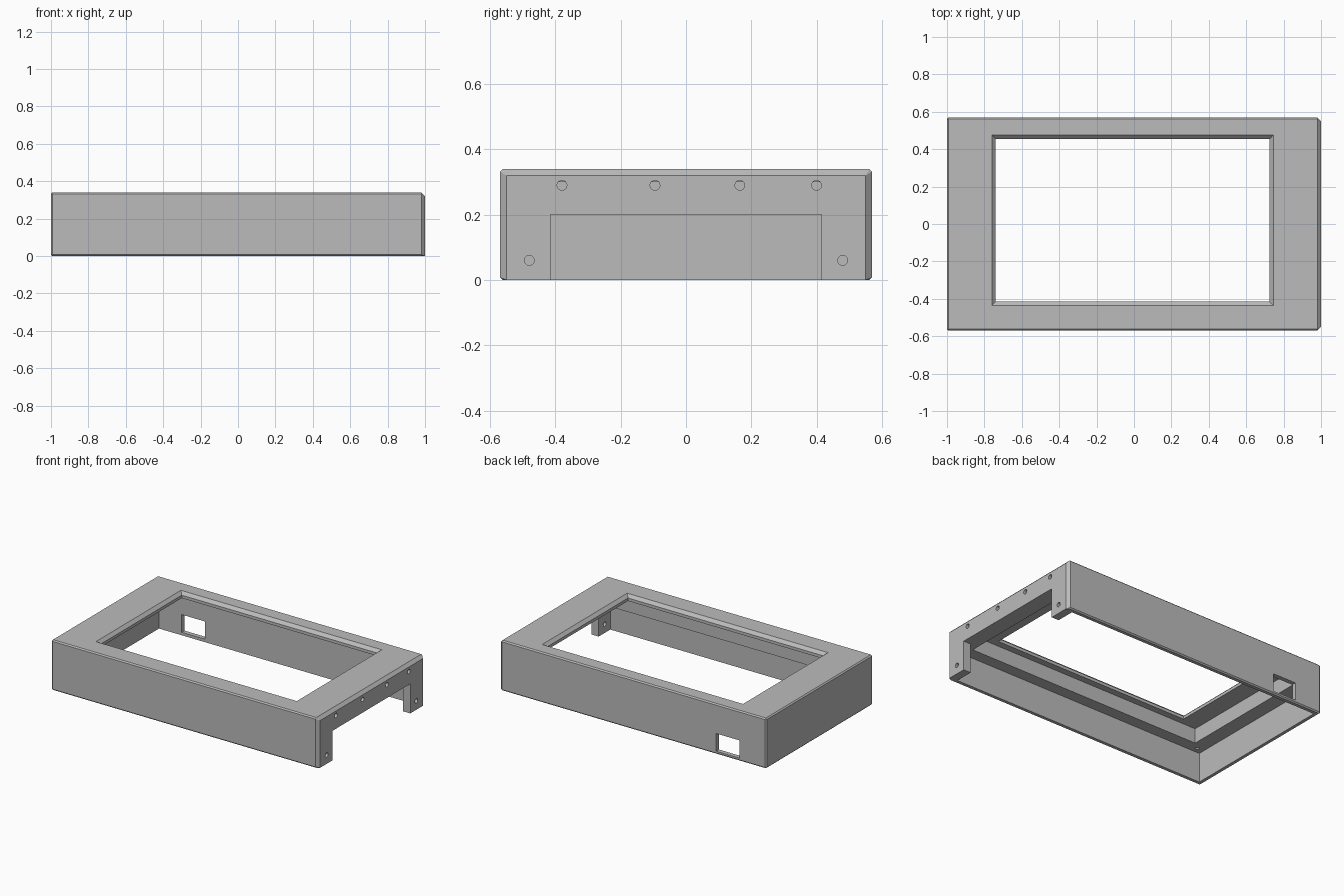
import bpy
import bmesh

if "Cube" in bpy.data.objects:
    bpy.data.objects.remove(bpy.data.objects["Cube"])

# Overall dimensions
W, D, H = 1.0, 0.57, 0.34      # half width, half depth, height
SMALL, LARGE = 0.008, 0.02     # edge chamfers
WALL = 0.03
LEDGE_Z, POCKET_Z = 0.2, 0.3

grey = bpy.data.materials.new("plain grey")
grey.use_nodes = True
grey.diffuse_color = (0.5, 0.5, 0.5, 1)
grey.node_tree.nodes["Principled BSDF"].inputs["Base Color"].default_value = (0.5, 0.5, 0.5, 1)


def hull(name, points):
    """Convex solid around the given points."""
    bm = bmesh.new()
    for p in points:
        bm.verts.new(p)
    bmesh.ops.convex_hull(bm, input=bm.verts[:])
    bmesh.ops.dissolve_limit(bm, angle_limit=0.01, verts=bm.verts[:], edges=bm.edges[:])
    bmesh.ops.recalc_face_normals(bm, faces=bm.faces[:])
    mesh = bpy.data.meshes.new(name)
    bm.to_mesh(mesh)
    bm.free()
    ob = bpy.data.objects.new(name, mesh)
    bpy.context.collection.objects.link(ob)
    mesh.materials.append(grey)
    return ob


def rect(x0, x1, y0, y1, z, grow=0):
    return [(x, y, z) for x in (x0 - grow, x1 + grow) for y in (y0 - grow, y1 + grow)]


def block(name, x0, x1, y0, y1, z0, z1):
    return hull(name, rect(x0, x1, y0, y1, z0) + rect(x0, x1, y0, y1, z1))


def drill(name, radius, depth, location, rotation=(0, 0, 0)):
    bpy.ops.mesh.primitive_cylinder_add(vertices=24, radius=radius, depth=depth,
                                        location=location, rotation=rotation)
    ob = bpy.context.object
    ob.name = name
    ob.data.materials.append(grey)
    return ob


def cut(target, cutter):
    """Subtract the cutter and remove it."""
    cutter.hide_render = True
    mod = target.modifiers.new("cut", "BOOLEAN")
    mod.operation, mod.solver, mod.object = "DIFFERENCE", "EXACT", cutter
    bpy.ops.object.select_all(action="DESELECT")
    bpy.context.view_layer.objects.active = target
    target.select_set(True)
    bpy.ops.object.modifier_apply(modifier=mod.name)
    bpy.data.objects.remove(cutter)


# Chamfered outer body: the open end has the wider chamfer
points = []
for s in (-1, 1):
    points += [(W, s * (D - LARGE), 0), (W, s * (D - LARGE), H - LARGE)]
    points += [(-W, s * (D - SMALL), SMALL), (-W, s * (D - SMALL), H - SMALL)]
    for x in (SMALL - W, W - LARGE):
        points += [(x, s * (D - SMALL), z) for z in (0, H)]
        points += [(x, s * D, z) for z in (SMALL, H - SMALL)]
housing = hull("display_housing", points)

# Hollow underside, then the deeper pocket under the top plate
inner = D - WALL
cut(housing, block("cavity", WALL - W, 0.945, -inner, inner, -0.1, LEDGE_Z))
cut(housing, block("pocket", -0.87, 0.89, -0.46, inner, 0.1, POCKET_Z))

# Window opening with chamfered rim
opening = (-0.74, 0.725, -0.415, 0.455)
cut(housing, block("opening", *opening, 0.25, 0.4))
cut(housing, hull("opening_rim", rect(*opening, H - LARGE)
                  + rect(*opening, H + LARGE, 2 * LARGE)))

# Notch in the end wall and port in the back wall
cut(housing, block("end_notch", 0.9, 1.1, -0.415, 0.415, -0.1, LEDGE_Z))
cut(housing, block("back_port", -0.8, -0.625, 0.5, 0.7, 0.02, 0.14))

# Screw holes through the end wall
for y, z in [(-0.38, 0.29), (-0.095, 0.29), (0.165, 0.29), (0.4, 0.29),
             (-0.48, 0.06), (0.48, 0.06)]:
    cut(housing, drill("end_hole", 0.015, 0.3, (W, y, z), (0, 1.5708, 0)))

# Blind screw holes in the ledge
for y in (-0.5, 0.5):
    cut(housing, drill("ledge_hole", 0.012, 0.16, (-0.92, y, LEDGE_Z)))

# Flat shading, single colour
for face in housing.data.polygons:
    face.use_smooth = False
    face.material_index = 0
